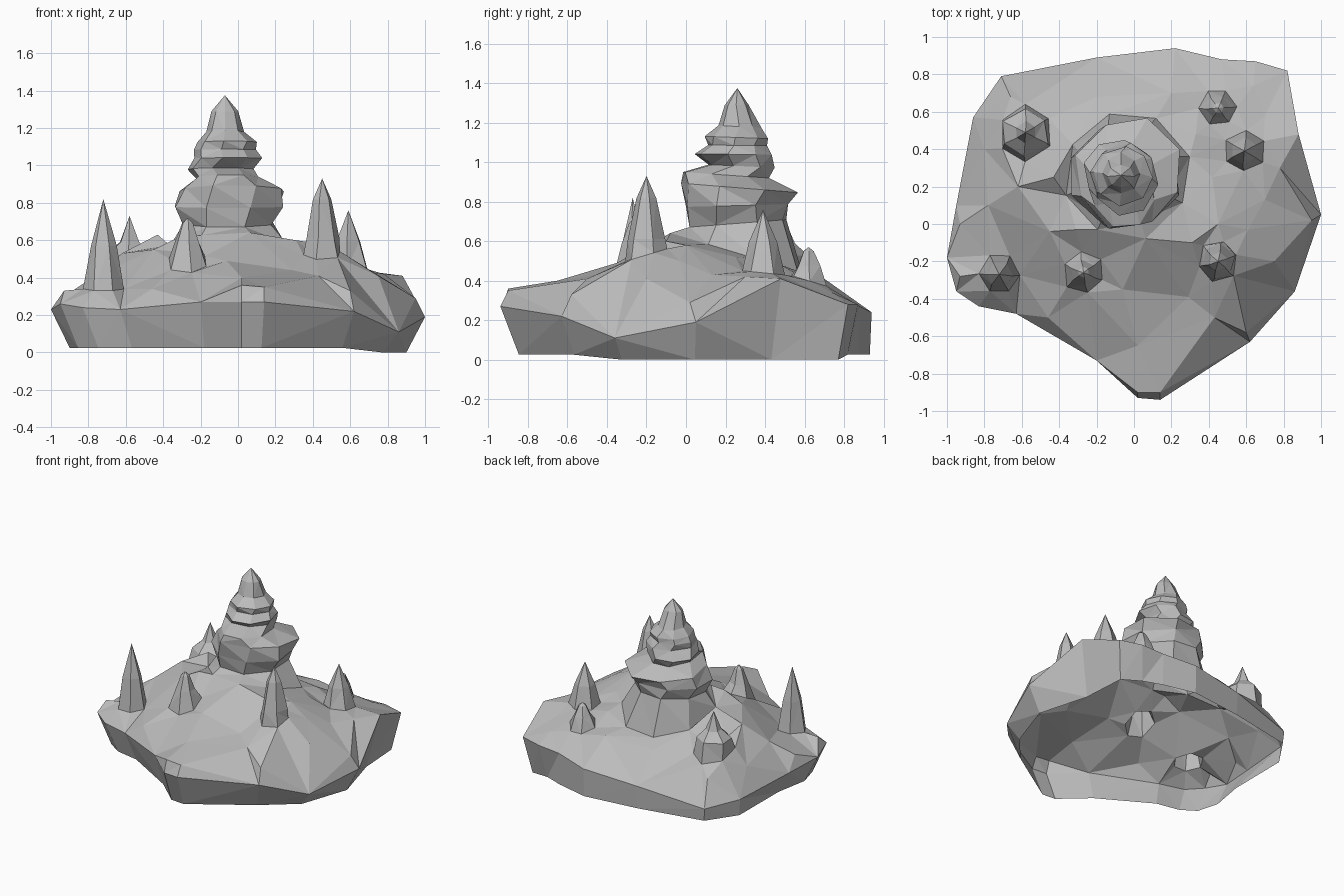
import bpy
import bmesh
import math
import random
from mathutils import Vector
from mathutils.geometry import delaunay_2d_cdt

random.seed(11)

default_cube = bpy.data.objects.get("Cube")
if default_cube:
    bpy.data.objects.remove(default_cube, do_unlink=True)

# Single stone colour
stone = bpy.data.materials.new("grey_stone")
stone.use_nodes = True
STONE_COLOUR = (0.5, 0.5, 0.5, 1)
stone.diffuse_color = STONE_COLOUR
stone.node_tree.nodes["Principled BSDF"].inputs["Base Color"].default_value = STONE_COLOUR


def finish(bm, name):
    """Turn a bmesh into a flat-shaded stone object."""
    mesh = bpy.data.meshes.new(name)
    bm.to_mesh(mesh)
    bm.free()
    mesh.materials.append(stone)
    part = bpy.data.objects.new(name, mesh)
    bpy.context.collection.objects.link(part)
    return part


def rough_ring(centre, radius_x, radius_y, sides, turn, rough, slope=0):
    """Irregular polygon around a centre, optionally tilted along y."""
    ring = []
    for i in range(sides):
        angle = turn + math.tau * (i + random.uniform(-rough, rough)) / sides
        wobble = 1 + random.uniform(-rough, rough)
        dx = radius_x * wobble * math.cos(angle)
        dy = radius_y * wobble * math.sin(angle)
        ring.append(centre + Vector((dx, dy, slope * dy)))
    return ring


def loft(name, rings, tip):
    """Join a stack of rings into a rock that is open below and closed by a tip."""
    bm = bmesh.new()
    loops = [[bm.verts.new(p) for p in ring] for ring in rings]
    sides = len(loops[0])
    for low, high in zip(loops, loops[1:]):
        for i in range(sides):
            j = (i + 1) % sides
            bm.faces.new((low[i], low[j], high[j], high[i]))
    peak = bm.verts.new(tip)
    for i in range(sides):
        bm.faces.new((loops[-1][i], loops[-1][(i + 1) % sides], peak))
    bmesh.ops.triangulate(bm, faces=[f for f in bm.faces if len(f.verts) > 3])
    finish(bm, name)
    return rings[0]


footprints = []

# Central spire: height, centre x, centre y, radius x, radius y
spire_profile = [
    (.54, -.03, .26, .34, .34),
    (.69, -.06, .26, .26, .26),
    (.78, -.06, .25, .31, .27),
    (.87, -.03, .27, .29, .30),
    (.935, -.06, .2, .17, .23),
    (.98, -.09, .28, .18, .18),
    (1.04, -.05, .24, .18, .19),
    (1.085, -.07, .26, .165, .155),
    (1.125, -.06, .26, .16, .16),
    (1.18, -.07, .27, .10, .11),
    (1.29, -.07, .255, .07, .06),
]
spire_rings = []
for level, (z, x, y, rx, ry) in enumerate(spire_profile):
    slope = -.3 if level == 0 else random.uniform(-.08, .08)
    spire_rings.append(rough_ring(Vector((x, y, z)), rx, ry, 8, .3 + .05 * level, .05, slope))
footprints.append(loft("central_spire", spire_rings, Vector((-.07, .26, 1.375))))

# Stalagmite shapes: (radius fraction, height fraction) from the foot up
SPIKE = [(1, 0), (.62, .48)]
BLUNT = [(1, 0), (.62, .45), (.28, .88)]
BULGED = [(1, 0), (.85, .35), (.4, .55)]
TALL = [(1, 0), (.85, .2), (.45, .72)]

# name, x, y, foot height, tip height, foot radius, shape, slope of foot
stalagmites = [
    ("right_front_stalagmite", -.72, -.27, .34, .82, .11, SPIKE, .1),
    ("middle_front_stalagmite", -.27, -.26, .48, .72, .11, BLUNT, .5),
    ("left_front_stalagmite", .45, -.2, .53, .93, .11, TALL, .3),
    ("left_back_stalagmite", .59, .39, .44, .76, .11, SPIKE, -.1),
    ("small_back_stalagmite", .45, .62, .40, .57, .1, BLUNT, -.3),
    ("right_back_stalagmite", -.58, .49, .42, .73, .15, BULGED, -.3),
]
for name, x, y, foot, tip, radius, shape, slope in stalagmites:
    rings = []
    turn = random.uniform(0, 1)
    for level, (width, rise) in enumerate(shape):
        centre = Vector((x, y, foot + rise * (tip - foot)))
        r = radius * width
        rings.append(rough_ring(centre, r, r, 6, turn, .08, 0 if level else slope))
    footprints.append(loft(name, rings, Vector((x, y, tip))))

# Outer rim of the mound, counter-clockwise from the front point
rim = [Vector(p) for p in (
    (.02, -.93, .27), (.14, -.94, .27), (.62, -.63, .22), (.86, -.36, .11),
    (1, .05, .19), (.88, .48, .41), (.82, .82, .28), (.65, .87, .28),
    (.47, .88, .27), (.22, .94, .24), (-.2, .89, .2), (-.71, .79, .12),
    (-.86, .57, .15), (-.95, .1, .2), (-1, -.18, .23), (-.95, -.36, .26),
    (-.83, -.44, .24), (-.63, -.48, .23), (-.2, -.73, .27),
)]

# Hill points between the rim and the feet of the rocks
hill = [Vector(p) for p in (
    (-.93, -.28, .33), (-.46, -.5, .34), (.02, -.9, .36), (.14, -.9, .35),
    (.6, -.58, .33), (.95, .02, .29), (.02, -.65, .4), (-.45, -.04, .55),
    (-.31, -.03, .62), (-.43, .25, .63), (-.06, -.35, .49), (-.78, .1, .4),
    (-.62, .2, .53), (.78, .3, .42), (.7, .58, .38), (.33, .48, .48),
    (.42, .25, .52), (.2, .7, .41), (-.2, .68, .4), (-.66, .68, .3),
    (-.8, .4, .33), (.64, .74, .34), (-.93, .0, .3),
)]

# Raised shelf around the left front stalagmite
hill += [Vector(p) for p in (
    (.31, -.1, .6), (.45, .0, .58), (.61, -.03, .5), (.75, -.2, .41),
    (.43, -.5, .41), (.29, -.39, .44), (.7, .13, .43),
)]

# Triangulate the hill around the rock feet, leaving the rocks hollow inside
points = list(rim)
owner = [-1] * len(rim)
edges = [(i, (i + 1) % len(rim)) for i in range(len(rim))]
for index, ring in enumerate(footprints):
    start, count = len(points), len(ring)
    points += ring
    owner += [index] * count
    edges += [(start + i, start + (i + 1) % count) for i in range(count)]
points += hill
owner += [-1] * len(hill)

flat, _, triangles, sources, _, _ = delaunay_2d_cdt(
    [p.to_2d() for p in points], edges, [], 1, .0001)

bm = bmesh.new()
origin = [s[0] for s in sources]
verts = [bm.verts.new(points[source]) for source in origin]
for triangle in triangles:
    owners = {owner[origin[i]] for i in triangle}
    if len(owners) == 1 and -1 not in owners:
        continue
    bm.faces.new([verts[i] for i in triangle])

# Sloping skirt down to the open underside
rim_verts = {s: v for s, v in zip(origin, verts) if s < len(rim)}
base_verts = []
for p in rim:
    inset = .9
    if p.y > .5:
        inset = .94 if p.x > .5 else .99
    base_verts.append(bm.verts.new((p.x * inset, p.y * inset, 0 if p.x > .7 else .025)))
for i in range(len(rim)):
    j = (i + 1) % len(rim)
    bm.faces.new((base_verts[i], base_verts[j], rim_verts[j], rim_verts[i]))
bmesh.ops.triangulate(bm, faces=[f for f in bm.faces if len(f.verts) > 3])
finish(bm, "rock_mound")
